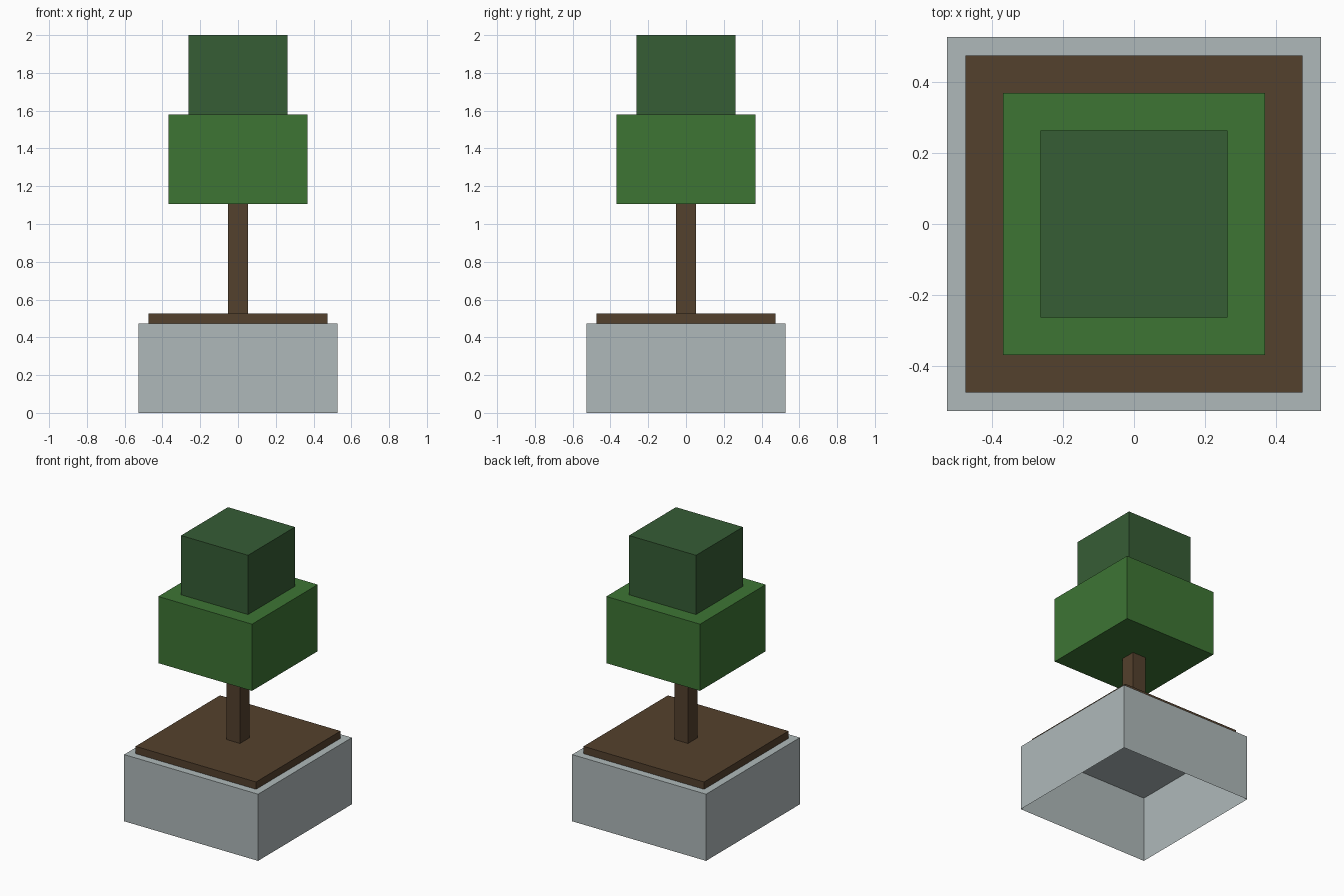
import bpy, bmesh

if "Cube" in bpy.data.objects:
    bpy.data.objects.remove(bpy.data.objects["Cube"])

U = 1 / 19  # model grid unit


def material(name, rgb):
    # sRGB 0-255 to linear diffuse colour
    m = bpy.data.materials.new(name)
    lin = [((c / 255 + 0.055) / 1.055) ** 2.4 for c in rgb]
    m.diffuse_color = (*lin, 1)
    m.use_nodes = True
    m.node_tree.nodes["Principled BSDF"].inputs["Base Color"].default_value = m.diffuse_color
    return m


def block(name, half, z0, z1, mat, skip=()):
    # Square box centred on the z axis; skip removes the "top" or "bottom" face
    bm = bmesh.new()
    bmesh.ops.create_cube(bm, size=1)
    for v in bm.verts:
        v.co = (v.co.x * 2 * half, v.co.y * 2 * half, z1 if v.co.z > 0 else z0)
    bm.normal_update()
    gone = [f for f in bm.faces
            if ("bottom" in skip and f.normal.z < -0.5) or ("top" in skip and f.normal.z > 0.5)]
    bmesh.ops.delete(bm, geom=gone, context='FACES')
    me = bpy.data.meshes.new(name)
    bm.to_mesh(me)
    bm.free()
    me.materials.append(mat)
    ob = bpy.data.objects.new(name, me)
    bpy.context.collection.objects.link(ob)
    return ob


stone = material("stone grey", (175, 185, 186))
bark = material("bark brown", (84, 65, 45))
leaf = material("leaf green", (61, 117, 52))
dark_leaf = material("dark leaf green", (54, 93, 53))

# Planter is an open-bottomed shell
block("planter", 10 * U, 0, 9 * U, stone, skip=("bottom",))
# Soil slab, resting a hair above the planter top
block("soil", 9 * U, 9 * U + 0.0005, 10 * U, bark)
# Trunk
block("trunk", U, 10 * U, 21 * U, bark, skip=("top", "bottom"))
# Two stacked foliage blocks
block("lower_foliage", 7 * U, 21 * U, 30 * U, leaf)
block("upper_foliage", 5 * U, 30 * U, 38 * U, dark_leaf, skip=("bottom",))
